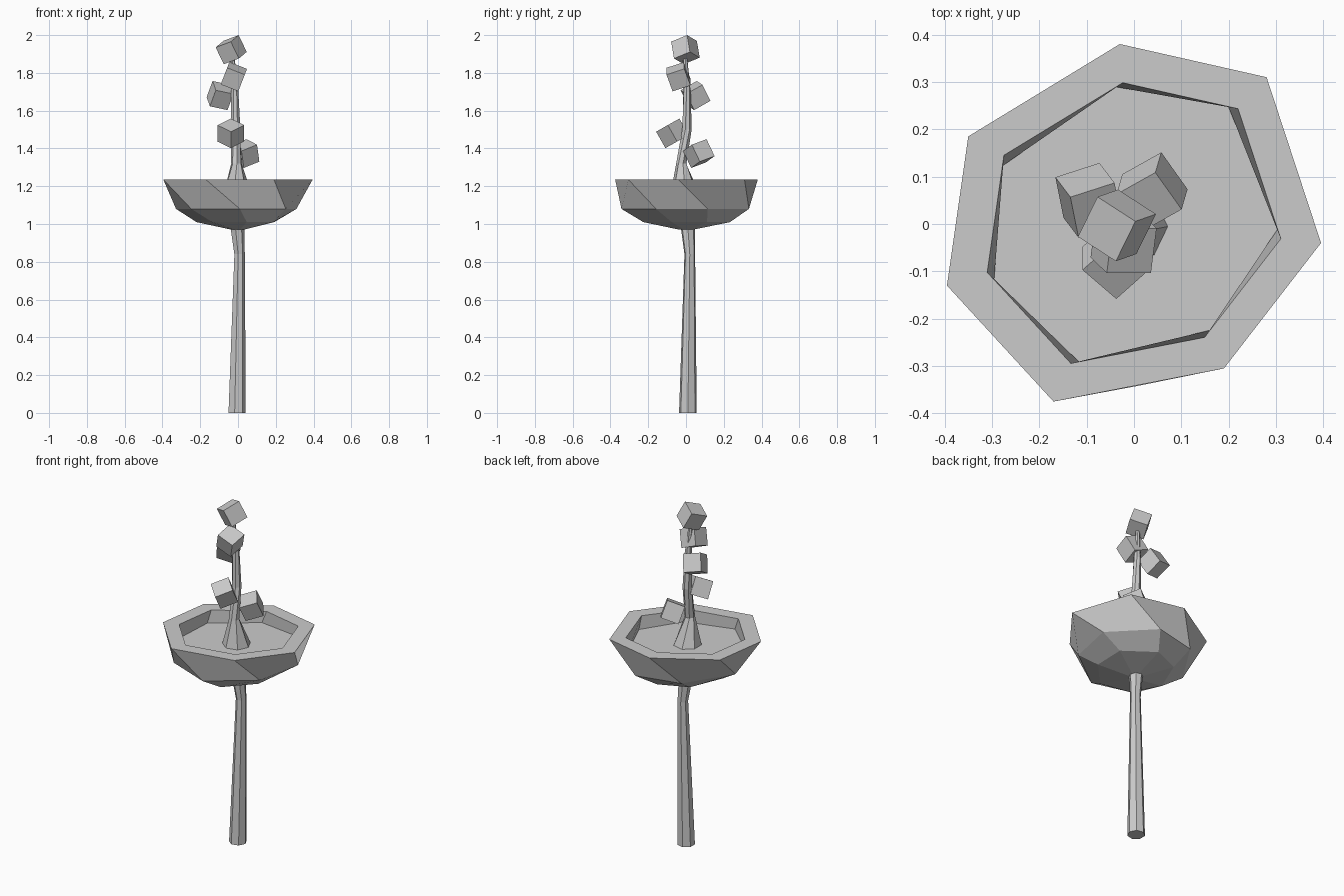
import bpy, bmesh, math
from mathutils import Vector, Matrix

if "Cube" in bpy.data.objects:
    bpy.data.objects.remove(bpy.data.objects["Cube"])


def loft(name, rings):
    """Skin a stack of equal-length point rings and cap both ends."""
    bm = bmesh.new()
    loops = [[bm.verts.new(p) for p in ring] for ring in rings]
    n = len(loops[0])
    for a, b in zip(loops, loops[1:]):
        for i in range(n):
            j = (i + 1) % n
            bm.faces.new((a[i], a[j], b[j], b[i]))
    bm.faces.new(loops[0][::-1])
    bm.faces.new(loops[-1])
    bmesh.ops.recalc_face_normals(bm, faces=bm.faces)
    mesh = bpy.data.meshes.new(name)
    bm.to_mesh(mesh)
    bm.free()
    obj = bpy.data.objects.new(name, mesh)
    bpy.context.collection.objects.link(obj)
    return obj


def circle(x, y, z, r, turn=0.0, n=7):
    return [(x + r * math.cos(turn + math.tau * i / n),
             y + r * math.sin(turn + math.tau * i / n), z) for i in range(n)]


# Leaning stem below the bowl
loft("stem", [circle(-.007, .01, 0, .048), circle(.007, .02, .84, .029),
              circle(-.005, .01, .98, .038)])

# Irregular seven-sided bowl, each ring a turned and scaled copy of the rim
rim = [(.395, -.04), (.28, .31), (-.03, .38), (-.35, .185),
       (-.395, -.13), (-.17, -.375), (.19, -.305)]


def bowl_ring(scale, degrees, z):
    turn = Matrix.Rotation(math.radians(degrees), 3, 'Z')
    return [turn @ Vector((x * scale, y * scale, z)) for x, y in rim]


loft("bowl", [bowl_ring(.09, 40, .97), bowl_ring(.56, 36, 1.01),
              bowl_ring(.83, 26, 1.08), bowl_ring(1, 0, 1.235),
              bowl_ring(.785, 0, 1.235), bowl_ring(.775, 5, 1.165)])

# Flared, crooked shoot rising from the bowl floor
loft("shoot", [circle(-.005, -.005, 1.16, .078), circle(-.008, -.024, 1.32, .028, .3),
               circle(-.012, .004, 1.5, .026, .6), circle(-.018, .005, 1.7, .02, .8),
               circle(-.03, -.005, 1.9, .01, 1)])

# Tumbled cubes along the shoot: centre and two edge directions
cubes = [
    ((-.036, -.003, 1.923), (.082, -.053, .031), (-.038, -.089, -.034)),
    ((-.022, -.04, 1.78), (.09, 0, -.035), (-.037, .033, -.087)),
    ((-.095, .05, 1.68), (.093, .03, -.02), (-.032, .042, -.085)),
    ((-.038, -.072, 1.48), (.07, .062, .035), (-.07, .062, .035)),
    ((.038, .068, 1.373), (.057, -.08, -.03), (.013, .042, -.09)),
]
for k, (centre, u, v) in enumerate(cubes, 1):
    u = Vector(u).normalized()
    w = u.cross(Vector(v)).normalized()
    v = w.cross(u)
    turn = Matrix((u, v, w)).transposed()
    bpy.ops.mesh.primitive_cube_add(size=.1, location=centre,
                                    rotation=turn.to_euler())
    bpy.context.object.name = f"bloom_cube_{k}"
